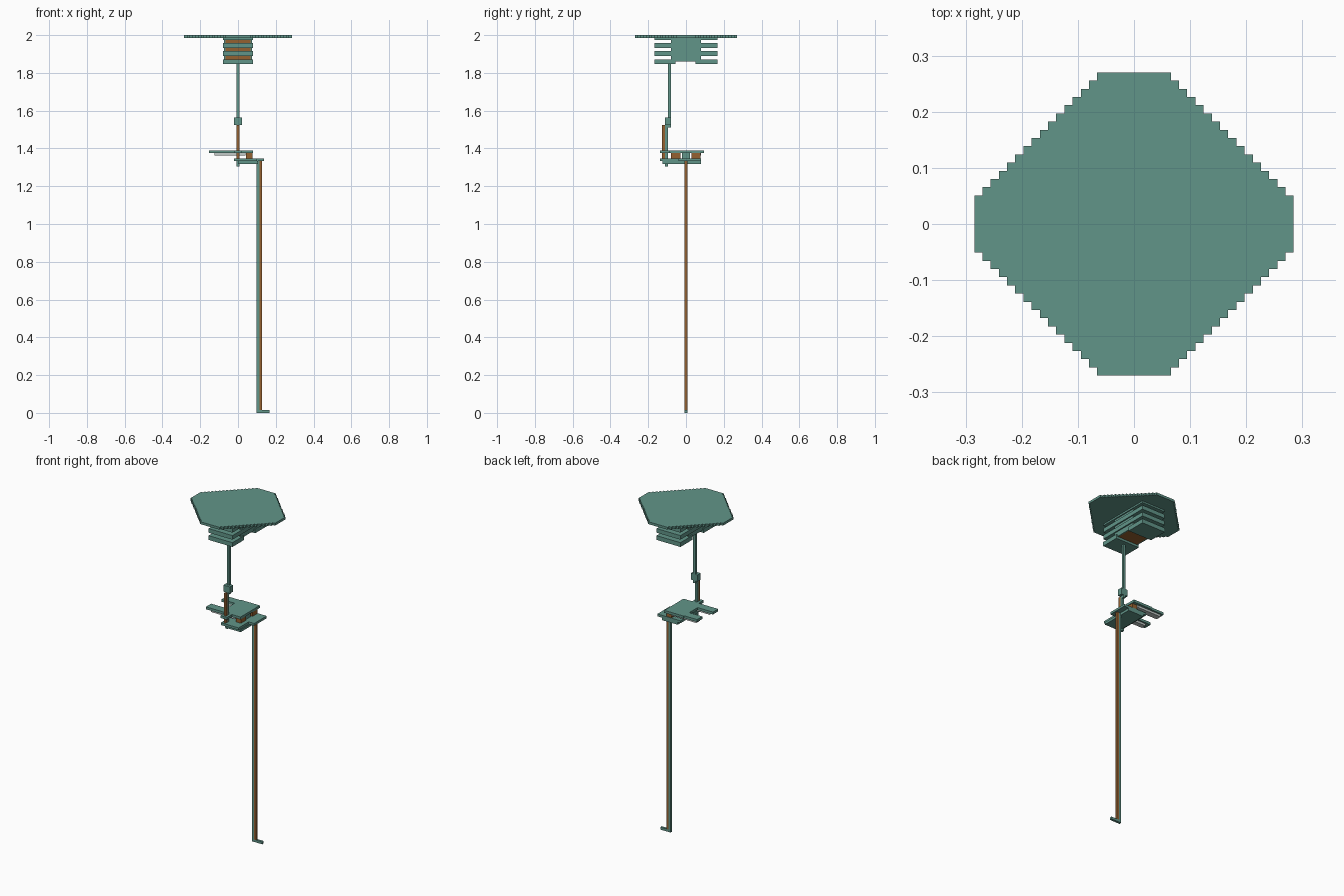
import bpy
import bmesh

cube = bpy.data.objects.get("Cube")
if cube:
    bpy.data.objects.remove(cube, do_unlink=True)

V = 2 / 137  # size of one block


def material(name, rgb):
    m = bpy.data.materials.new(name)
    m.use_nodes = True
    m.diffuse_color = (*rgb, 1)
    m.node_tree.nodes["Principled BSDF"].inputs["Base Color"].default_value = (*rgb, 1)
    return m


GREEN = material("weathered_green", (0.12, 0.30, 0.25))
BROWN = material("copper_brown", (0.30, 0.12, 0.03))
PALE = material("pale_grey", (0.55, 0.60, 0.58))


def finish(name, bm, mat):
    mesh = bpy.data.meshes.new(name)
    bm.to_mesh(mesh)
    bm.free()
    mesh.materials.append(mat)
    obj = bpy.data.objects.new(name, mesh)
    bpy.context.collection.objects.link(obj)
    return obj


def box(name, mat, x, y, z):
    """Box from its (low, high) ranges along each axis."""
    bm = bmesh.new()
    bmesh.ops.create_cube(bm, size=1)
    for v in bm.verts:
        v.co = [r[0] if c < 0 else r[1] for c, r in zip(v.co, (x, y, z))]
    return finish(name, bm, mat)


def both(h):
    return (-h, h)


# Canopy: stepped octagon, one block thick
right_edge = []
for k in range(16):
    hx, y = (4.5 + k) * V, (18.5 - k) * V
    right_edge += [(hx, y), (hx, y - V if k < 15 else -y)]
upper = right_edge[:-1]
lower = [(x, -y) for x, y in reversed(upper)]
half = upper + lower
outline = half + [(-x, -y) for x, y in half]
bm = bmesh.new()
face = bm.faces.new([bm.verts.new((x, y, 2 - V)) for x, y in outline])
top = bmesh.ops.extrude_face_region(bm, geom=[face])["geom"]
bmesh.ops.translate(bm, vec=(0, 0, V), verts=[g for g in top if isinstance(g, bmesh.types.BMVert)])
bmesh.ops.recalc_face_normals(bm, faces=bm.faces)
finish("canopy", bm, GREEN)

# Layered housing below the canopy
box("housing_core", BROWN, both(4.5 * V), both(5.3 * V), (1.86, 1.986))
for side, name in ((-1, "right"), (1, "left")):
    xs = sorted((side * 4.5 * V, side * 5 * V))
    box("housing_cheek_" + name, GREEN, xs, both(5.5 * V), (1.86, 1.986))
for i, z in enumerate(((1.89, 1.915), (1.933, 1.958), (1.975, 1.986))):
    box(f"housing_slab_{i + 1}", GREEN, both(5.5 * V), both(11.5 * V), z)
box("housing_foot_front", GREEN, both(5.5 * V), (-0.168, -0.055), (1.846, 1.872))
box("housing_foot_back", GREEN, both(5.5 * V), (0.05, 0.168), (1.846, 1.872))

# Hanging stem, knot and grip
box("stem", GREEN, both(V / 2), (-0.095, -0.08), (1.51, 1.85))
box("stem_knot", GREEN, both(1.5 * V), (-0.11, -0.08), (1.525, 1.565))
box("stem_lower", GREEN, both(V / 2), (-0.11, -0.095), (1.305, 1.53))
box("stem_grip", BROWN, both(V / 2), (-0.126, -0.108), (1.347, 1.525))

# Upper plate with two prongs and a stem bracket
UP = (1.375, 1.39)
box("upper_plate", GREEN, (-0.05, 0.08), (-0.04, 0.095), UP)
box("prong_front", GREEN, (-0.153, 0.08), (-0.09, -0.04), UP)
box("prong_back", GREEN, (-0.138, -0.05), (0.04, 0.09), UP)
box("stem_bracket", GREEN, both(1.5 * V), (-0.137, -0.09), UP)
for name, y in (("front", (-0.08, -0.05)), ("back", (0.045, 0.08))):
    box("prong_lining_" + name, PALE, (-0.125, 0.04), y, (1.362, 1.375))

# Spacers between the plates
for name, y in (("front", (-0.08, -0.03)), ("back", (0.03, 0.077))):
    box("spacer_" + name, BROWN, (0.043, 0.076), y, (1.347, 1.375))
box("spacer_middle", GREEN, (0.045, 0.07), both(1.5 * V), (1.347, 1.375))

# Lower plate in two layers
box("lower_plate", GREEN, (-0.02, 0.1), (-0.137, 0.08), (1.333, 1.347))
box("lower_plate_wing", GREEN, (0.1, 0.137), (-0.04, 0.08), (1.333, 1.347))
box("lower_plate_base", GREEN, (0, 0.105), (-0.125, 0.08), (1.318, 1.333))

# Long pole: green half, brown half and a small foot
box("pole_inner", GREEN, (0.098, 0.1125), both(V / 2), (0, 1.333))
box("pole_outer", BROWN, (0.1125, 0.127), both(V / 2), (V, 1.333))
box("pole_foot", GREEN, (0.1125, 0.168), both(V / 2), (0, V))
